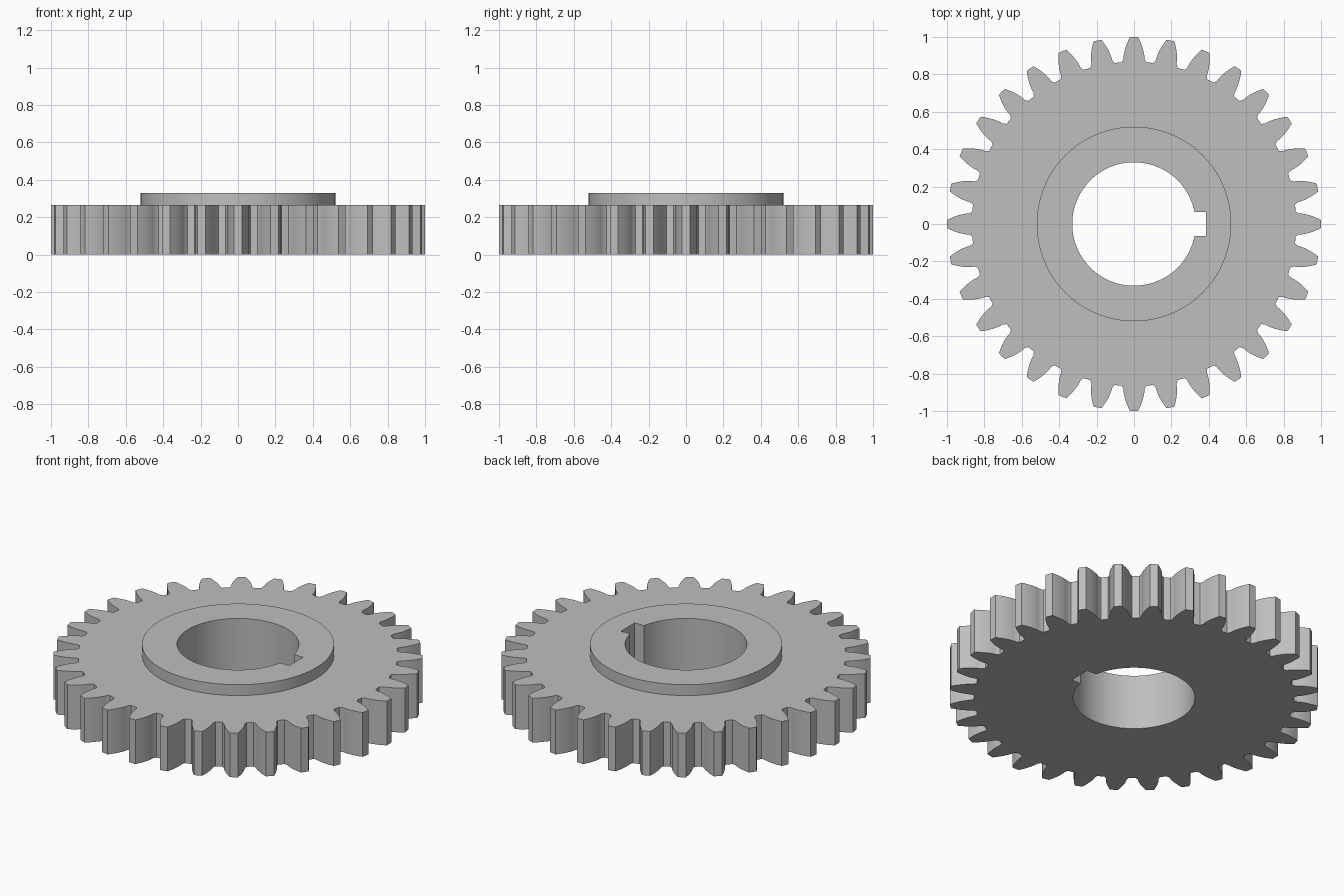
import bpy
import bmesh
from math import acos, asin, cos, pi, radians, sin, tan

cube = bpy.data.objects.get("Cube")
if cube:
    bpy.data.objects.remove(cube)

TEETH = 32
TIP_R, PITCH_R, ROOT_R = 1.0, 0.941, 0.867
BASE_R = PITCH_R * cos(radians(20))
BORE_R, HUB_R = 0.33, 0.52
KEY_HALF, KEY_X = 0.065, 0.385
GEAR_TOP, HUB_TOP = 0.265, 0.33


def polar(r, a):
    return (r * cos(a), r * sin(a))


def involute(a):
    return tan(a) - a


def flank_angle(r):
    """Half angle of an involute tooth at radius r."""
    at_base = pi / (2 * TEETH) + involute(radians(20))
    return at_base - involute(acos(min(1, BASE_R / r)))


def gear_outline():
    steps = 6
    radii = [BASE_R + (TIP_R - BASE_R) * i / steps for i in range(steps + 1)]
    flank = [(ROOT_R, 0.076)] + [(r, flank_angle(r)) for r in radii]
    points = []
    for t in range(TEETH):
        mid = 2 * pi * t / TEETH
        points += [polar(r, mid - a) for r, a in flank]
        points.append(polar(TIP_R, mid))
        points += [polar(r, mid + a) for r, a in reversed(flank)]
    return points


def circle_outline(r, n=128):
    return [polar(r, 2 * pi * i / n) for i in range(n)]


def bore_outline(n=96):
    # round bore with a square keyway on the +x side
    start = asin(KEY_HALF / BORE_R)
    arc = [polar(BORE_R, start + (2 * pi - 2 * start) * i / n) for i in range(n + 1)]
    return arc + [(KEY_X, -KEY_HALF), (KEY_X, KEY_HALF)]


bm = bmesh.new()


def loop(points, z):
    verts = [bm.verts.new((x, y, z)) for x, y in points]
    edges = [bm.edges.new((v, verts[i - 1])) for i, v in enumerate(verts)]
    return verts, edges


def wall(low, high):
    for i in range(len(low[0])):
        bm.faces.new((low[0][i - 1], low[0][i], high[0][i], high[0][i - 1]))


def cap(outer, inner, up):
    bmesh.ops.triangle_fill(bm, edges=outer[1] + inner[1], use_beauty=True,
                            normal=(0, 0, up))


# outlines at each level
gear_low, gear_high = loop(gear_outline(), 0), loop(gear_outline(), GEAR_TOP)
hub_low, hub_high = (loop(circle_outline(HUB_R), z) for z in (GEAR_TOP, HUB_TOP))
bore_low, bore_high = (loop(bore_outline(), z) for z in (0, HUB_TOP))

# flat faces
cap(gear_low, bore_low, -1)
cap(gear_high, hub_low, 1)
cap(hub_high, bore_high, 1)

# teeth, raised hub and keyed bore
wall(gear_low, gear_high)
wall(hub_low, hub_high)
wall(bore_low, bore_high)
bmesh.ops.recalc_face_normals(bm, faces=bm.faces[:])

mesh = bpy.data.meshes.new("spur_gear")
bm.to_mesh(mesh)
bm.free()
gear = bpy.data.objects.new("spur_gear", mesh)
bpy.context.collection.objects.link(gear)

# plain grey metal
colour = (0.52, 0.52, 0.52, 1)
mat = bpy.data.materials.new("grey_metal")
mat.use_nodes = True
mat.diffuse_color = colour
mat.node_tree.nodes["Principled BSDF"].inputs["Base Color"].default_value = colour
mesh.materials.append(mat)

bpy.ops.object.select_all(action="DESELECT")
gear.select_set(True)
bpy.context.view_layer.objects.active = gear
bpy.ops.object.shade_smooth_by_angle(angle=radians(25))
